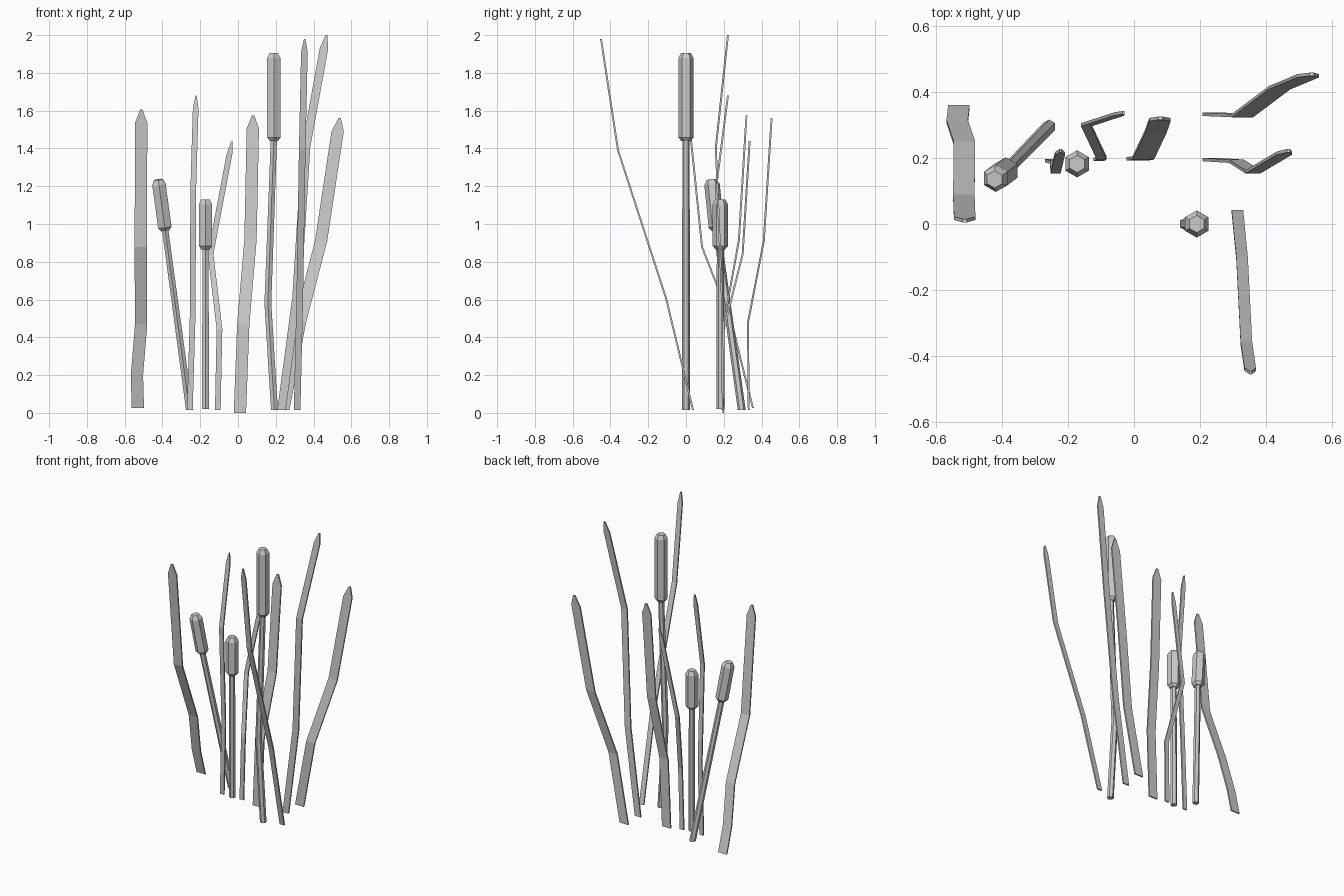
import bpy
import bmesh
from mathutils import Vector

cube = bpy.data.objects.get("Cube")
if cube:
    bpy.data.objects.remove(cube, do_unlink=True)

# One plain grey for the whole plant
grey = bpy.data.materials.new("plain_grey")
grey.use_nodes = True
colour = (0.6, 0.6, 0.6, 1)
grey.diffuse_color = colour
grey.node_tree.nodes["Principled BSDF"].inputs["Base Color"].default_value = colour


def loft(name, rings):
    """Skin a closed tube through matching rings of points."""
    bm = bmesh.new()
    loops = [[bm.verts.new(point) for point in ring] for ring in rings]
    count = len(loops[0])
    for lower, upper in zip(loops, loops[1:]):
        for i in range(count):
            j = (i + 1) % count
            bm.faces.new((lower[i], lower[j], upper[j], upper[i]))
    bm.faces.new(list(reversed(loops[0])))
    bm.faces.new(loops[-1])
    bmesh.ops.recalc_face_normals(bm, faces=bm.faces)
    mesh = bpy.data.meshes.new(name)
    bm.to_mesh(mesh)
    bm.free()
    mesh.materials.append(grey)
    obj = bpy.data.objects.new(name, mesh)
    bpy.context.collection.objects.link(obj)
    return obj


# Bend heights as fractions of blade length
LOW_BEND = (0, 0.3, 0.58, 1)
HIGH_BEND = (0, 0.3, 0.7, 1)


def leaf_blade(name, width, height, levels, path, base=0.015):
    """Flat strip bent along the path, with a pointed end."""
    spine = [Vector((x, y, base + level * (height - base)))
             for level, (x, y) in zip(levels, path)]
    tip = spine.pop()
    shoulder = spine[-1].lerp(tip, 1 - 0.07 / (tip.z - spine[-1].z))
    stations = [(point, width) for point in spine + [shoulder]]
    stations.append((tip, width * 0.2))
    thick = Vector((0, 0.005, 0))
    rings = []
    for point, wide in stations:
        side = Vector((wide / 2, 0, 0))
        rings.append([point - side - thick, point + side - thick,
                      point + side + thick, point - side + thick])
    loft(name, rings)


def hexagon(centre, axis, radius):
    """Six points around an axis, with corners facing front and back."""
    turn = Vector((0, 0, 1)).rotation_difference(axis)
    corner = Vector((0, radius, 0))
    ring = []
    for i in range(6):
        spoke = corner.copy()
        spoke.rotate(Vector((0, 0, 1)).rotation_difference(Vector((0, 0, 1))))
        spoke.xy = rotate_flat(spoke.xy, i)
        ring.append(centre + turn @ spoke)
    return ring


def rotate_flat(vector, sixths):
    """Turn a flat vector by a number of sixths of a circle."""
    half, rise = 0.5, 0.75 ** 0.5
    x, y = vector
    for _ in range(sixths):
        x, y = x * half - y * rise, x * rise + y * half
    return x, y


def cattail(name, stem, top):
    """Stem through the given points, with a bevelled seed head on its end."""
    stem = [Vector(point) for point in stem]
    top = Vector(top)
    start = stem[-1]
    axis = (top - start).normalized()
    up = Vector((0, 0, 1))
    rings = [hexagon(point, up, 0.021) for point in stem[:-1]]
    rings.append(hexagon(start + axis * 0.01, axis, 0.019))
    loft(name + "_stem", rings)
    bevel = axis * 0.027
    loft(name + "_seed_head", [
        hexagon(start, axis, 0.025), hexagon(start + bevel * 0.7, axis, 0.041),
        hexagon(top - bevel, axis, 0.041), hexagon(top, axis, 0.026)])


# Seed heads on their stems
cattail("tall_cattail", [(0.193, 0, 0.015), (0.158, 0, 0.58), (0.19, 0, 1.44)],
        (0.19, 0, 1.905))
cattail("middle_cattail", [(-0.172, 0.182, 0.02), (-0.172, 0.182, 0.865)],
        (-0.172, 0.182, 1.13))
cattail("leaning_cattail", [(-0.257, 0.295, 0.015), (-0.385, 0.163, 0.965)],
        (-0.422, 0.135, 1.235))

# Leaves, from right to left
leaf_blade("right_leaf", 0.065, 1.605, (0, 0.11, 0.28, 0.54, 1),
           [(-0.53, 0.355), (-0.535, 0.31), (-0.513, 0.245),
            (-0.515, 0.085), (-0.512, 0.01)], 0.025)
leaf_blade("thin_right_leaf", 0.03, 1.68, HIGH_BEND,
           [(-0.255, 0.192), (-0.24, 0.188), (-0.237, 0.158), (-0.222, 0.222)])
leaf_blade("crooked_leaf", 0.03, 1.44, LOW_BEND,
           [(-0.107, 0.195), (-0.098, 0.2), (-0.145, 0.3), (-0.032, 0.337)])
leaf_blade("middle_leaf", 0.065, 1.575, LOW_BEND,
           [(0.01, 0.197), (0.028, 0.2), (0.066, 0.28), (0.08, 0.32)], 0)
leaf_blade("front_leaf", 0.035, 1.98, HIGH_BEND,
           [(0.313, 0.037), (0.327, -0.105), (0.34, -0.36), (0.353, -0.45)])
leaf_blade("tallest_leaf", 0.045, 2, HIGH_BEND,
           [(0.23, 0.195), (0.31, 0.19), (0.36, 0.158), (0.468, 0.222)])
leaf_blade("back_left_leaf", 0.065, 1.56, LOW_BEND,
           [(0.24, 0.332), (0.328, 0.328), (0.44, 0.412), (0.538, 0.453)])
